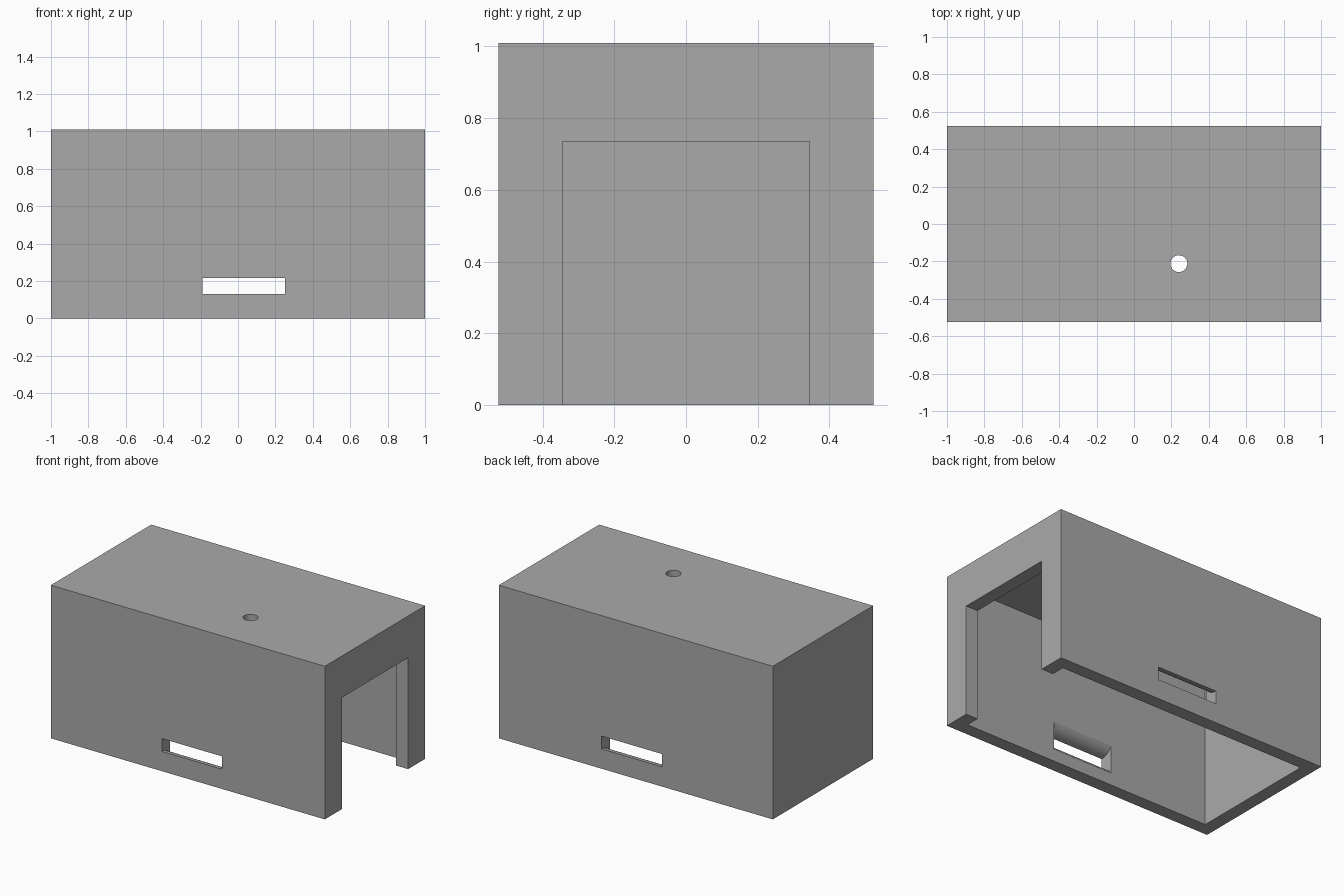
import bpy, bmesh, math

cube = bpy.data.objects.get("Cube")
if cube:
    bpy.data.objects.remove(cube, do_unlink=True)

L, D, H = 2.0, 1.046, 1.01      # outer size
WALL = 0.087                    # wall thickness
DOOR_HALF, DOOR_TOP = 0.345, 0.735

grey = bpy.data.materials.new("plain grey")
colour = (0.4, 0.4, 0.4, 1)
grey.diffuse_color = colour
grey.use_nodes = True
grey.node_tree.nodes["Principled BSDF"].inputs["Base Color"].default_value = colour


def prism(name, profile, x0, x1):
    """Extrude a (y, z) profile along x."""
    bm = bmesh.new()
    face = bm.faces.new([bm.verts.new((x0, y, z)) for y, z in profile])
    new = bmesh.ops.extrude_face_region(bm, geom=[face])["geom"]
    moved = [v for v in new if isinstance(v, bmesh.types.BMVert)]
    bmesh.ops.translate(bm, verts=moved, vec=(x1 - x0, 0, 0))
    bmesh.ops.recalc_face_normals(bm, faces=bm.faces)
    mesh = bpy.data.meshes.new(name)
    bm.to_mesh(mesh)
    bm.free()
    mesh.materials.append(grey)
    ob = bpy.data.objects.new(name, mesh)
    bpy.context.collection.objects.link(ob)
    return ob


def rect(half, z0, z1):
    return [(-half, z0), (half, z0), (half, z1), (-half, z1)]


def cut(target, cutter):
    """Subtract the cutter, then remove it."""
    mod = target.modifiers.new("cut", "BOOLEAN")
    mod.operation, mod.solver, mod.object = "DIFFERENCE", "EXACT", cutter
    cutter.hide_render = True
    bpy.context.view_layer.objects.active = target
    bpy.ops.object.modifier_apply(modifier=mod.name)
    bpy.data.objects.remove(cutter, do_unlink=True)


# Hollow shell, open below, with a doorway in the +x end
shell = prism("cover_shell", rect(D / 2, 0, H), -L / 2, L / 2)
cut(shell, prism("cavity", rect(D / 2 - WALL, -0.2, H - WALL), -L / 2 + WALL, L / 2 - WALL))
cut(shell, prism("doorway", rect(DOOR_HALF, -0.2, DOOR_TOP), L / 2 - 2 * WALL, L / 2 + 0.1))

# Slots in front and back walls, flaring in a rounded arc towards the inside
SLOT_Z, SLOT_HALF, ARC = 0.1725, 0.0425, 0.1
steps = 10
flare = [(-D / 2 - 0.1, SLOT_HALF)]
for i in range(steps + 1):
    depth = WALL * i / steps
    rise = ARC - math.sqrt(ARC * ARC - depth * depth)
    flare.append((-D / 2 + depth, SLOT_HALF + rise))
top = flare + [(-y, h) for y, h in reversed(flare)]
profile = [(y, SLOT_Z + h) for y, h in top] + [(y, SLOT_Z - h) for y, h in reversed(top)]
cut(shell, prism("slot", profile, -0.19, 0.25))

# Round hole in the roof
bpy.ops.mesh.primitive_cylinder_add(vertices=48, radius=0.045, depth=0.3, location=(0.24, -0.212, H))
hole = bpy.context.object
hole.data.materials.append(grey)
cut(shell, hole)

# Smooth the curved surfaces, keep corners sharp
bpy.ops.object.select_all(action="DESELECT")
shell.select_set(True)
bpy.context.view_layer.objects.active = shell
bpy.ops.object.shade_smooth_by_angle(angle=math.radians(25))
